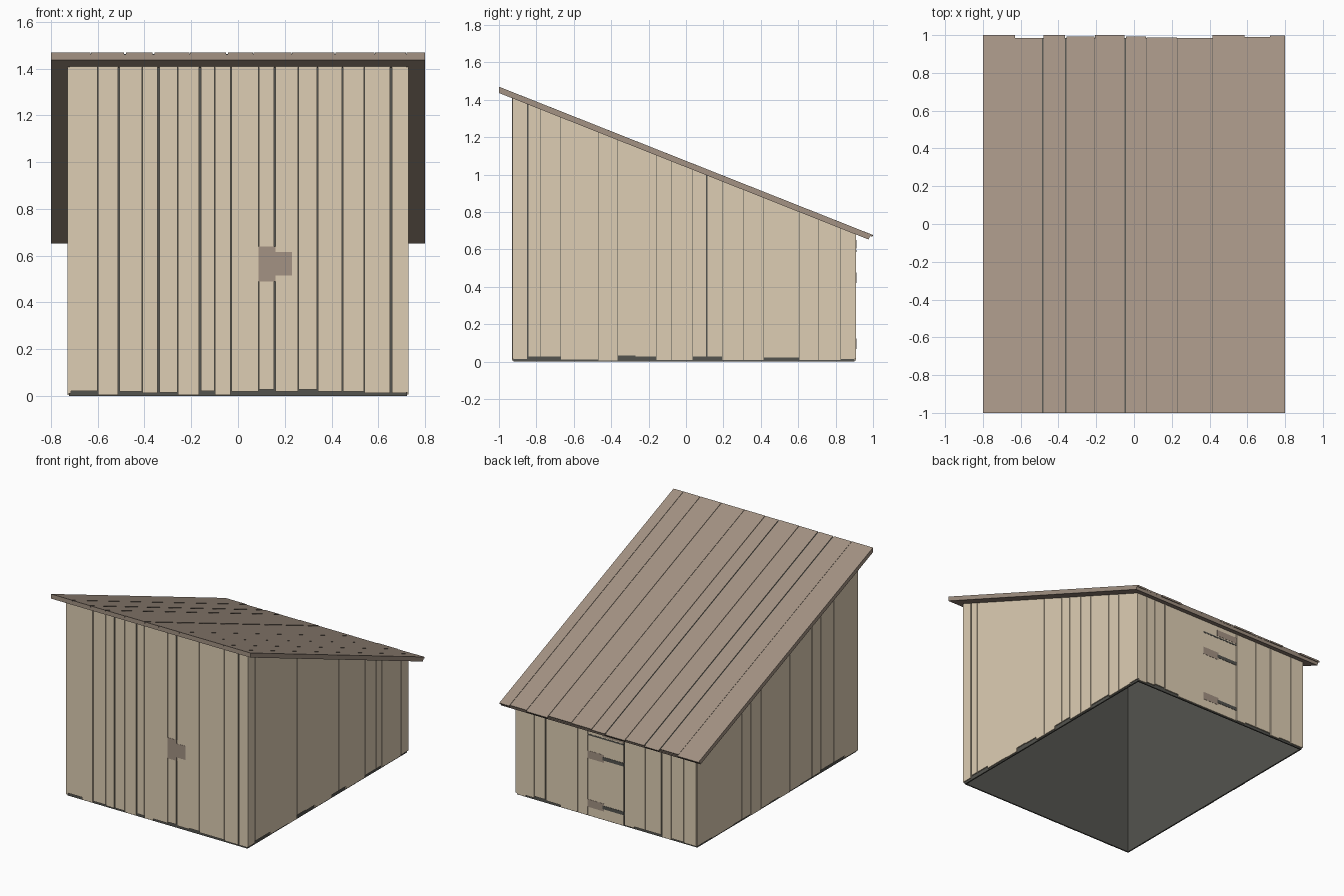
import bpy
import bmesh
import random

random.seed(4)
default_cube = bpy.data.objects.get("Cube")
if default_cube:
    bpy.data.objects.remove(default_cube, do_unlink=True)

SLOPE = 0.3965
NARROW, WIDE = 0.0025, 0.008


def make_material(name, rgb):
    def linear(c):
        c /= 255
        return c / 12.92 if c <= 0.04045 else ((c + 0.055) / 1.055) ** 2.4

    colour = [linear(c) for c in rgb] + [1.0]
    material = bpy.data.materials.new(name)
    material.use_nodes = True
    material.diffuse_color = colour
    material.node_tree.nodes["Principled BSDF"].inputs["Base Color"].default_value = colour
    return material


pale_wood = make_material("pale wood", (222, 206, 180))
brown_wood = make_material("brown wood", (163, 146, 131))
dark_grey = make_material("dark grey", (83, 83, 78))


def roof_top(y):
    return 1.47 - SLOPE * (y + 1)


def roof_under(y):
    return roof_top(y) - 0.034


def add_block(bm, corners):
    """Six-sided block: four lower corners followed by four upper corners."""
    v = [bm.verts.new(c) for c in corners]
    bm.faces.new(v[3::-1])
    bm.faces.new(v[4:])
    for i in range(4):
        j = (i + 1) % 4
        bm.faces.new((v[i], v[j], v[j + 4], v[i + 4]))


def add_board(bm, x0, x1, y0, y1, bottom, top):
    """Upright block; top is a height or a function of y."""
    ring = [(x0, y0), (x1, y0), (x1, y1), (x0, y1)]
    height = top if callable(top) else lambda y: top
    add_block(bm, [(x, y, bottom) for x, y in ring] + [(x, y, height(y)) for x, y in ring])


def finish(name, bm, material):
    bmesh.ops.recalc_face_normals(bm, faces=bm.faces)
    mesh = bpy.data.meshes.new(name)
    bm.to_mesh(mesh)
    bm.free()
    mesh.materials.append(material)
    obj = bpy.data.objects.new(name, mesh)
    bpy.context.collection.objects.link(obj)
    return obj


def half_gap(joint, wide):
    return (WIDE if joint in wide else NARROW) / 2


def plank_wall(name, joints, axis, inner, outer, wide, bottoms=None):
    """Row of upright planks; bottoms are lower-end heights in thousandths."""
    bm = bmesh.new()
    low, high = sorted((inner, outer))
    for i, (start, end) in enumerate(zip(joints, joints[1:])):
        a, b = start + half_gap(start, wide), end - half_gap(end, wide)
        bottom = (bottoms[i] if bottoms else random.choice((5, 10, 15, 20, 27))) / 1000
        span = (a, b, low, high) if axis == "x" else (low, high, a, b)
        add_board(bm, *span, bottom, roof_under)
    return finish(name, bm, pale_wood)


def plate(name, x0, x1, y0, y1, z0, z1, material):
    bm = bmesh.new()
    add_board(bm, x0, x1, y0, y1, z0, z1)
    return finish(name, bm, material)


# Dark lining behind the planks, open underneath
lining = bmesh.new()
for side in (-1, 1):
    add_board(lining, side * 0.712, side * 0.722, -0.912, 0.892, 0, roof_under)
for y in (-0.922, 0.892):
    add_board(lining, -0.722, 0.722, y, y + 0.01, 0, roof_under)
finish("wall_lining", lining, dark_grey)

# Plank walls
front_joints = [-0.72, -0.6, -0.51, -0.41, -0.34, -0.257, -0.163, -0.1, -0.03, 0.088,
                0.157, 0.258, 0.34, 0.447, 0.54, 0.655, 0.72]
front_bottoms = [22, 5, 18, 12, 15, 5, 22, 5, 18, 27, 20, 27, 18, 18, 12, 12]
back_joints = [-0.72, -0.62, -0.52, -0.44, -0.31, -0.22, -0.14, 0.15, 0.23, 0.37,
               0.49, 0.58, 0.65, 0.72]
left_joints = [-0.93, -0.845, -0.78, -0.67, -0.47, -0.365, -0.27, -0.16, -0.075, 0.035,
               0.11, 0.195, 0.31, 0.415, 0.54, 0.605, 0.71, 0.828, 0.91]
left_bottoms = [15, 28, 28, 10, 6, 33, 28, 8, 8, 28, 28, 8, 8, 23, 23, 8, 8, 14]
right_joints = [-0.93, -0.78, -0.65, -0.5, -0.4, -0.27, -0.145, -0.03, 0.08, 0.18,
                0.3, 0.405, 0.5, 0.59, 0.745, 0.91]
plank_wall("front_wall", front_joints, "x", -0.915, -0.93,
           (-0.51, -0.34, -0.163, 0.157, 0.655), front_bottoms)
plank_wall("back_wall", back_joints, "x", 0.895, 0.91, (-0.44, -0.14, 0.49))
plank_wall("left_wall", left_joints, "y", 0.715, 0.73, (-0.845, 0.11), left_bottoms)
plank_wall("right_wall", right_joints, "y", -0.715, -0.73, (-0.65, -0.4, 0.405))

# Sloping roof: continuous deck, planks with uneven rear ends, dark strips in the joints
roof_joints = [-0.8, -0.63, -0.483, -0.362, -0.207, -0.047, 0.065, 0.23, 0.415, 0.585,
               0.72, 0.8]
roof_ends = [1, 0.985, 1, 0.993, 1, 0.993, 0.988, 0.985, 1, 0.99, 0.997]
wide_roof_joints = (-0.483, -0.362, -0.047)


def add_slope(bm, x0, x1, y0, y1, low_drop, top_drop, undercut=0.0):
    """Sloping slab, measured down from the roof surface."""
    ring = [(x0, y0), (x1, y0), (x1, y1), (x0, y1)]
    lower = []
    for x, y in ring:
        y = y - undercut if y == y1 else y
        lower.append((x, y, roof_top(y) - low_drop))
    add_block(bm, lower + [(x, y, roof_top(y) - top_drop) for x, y in ring])


deck = bmesh.new()
add_slope(deck, -0.8, 0.8, -1, 0.984, 0.034, 0.012, 0.008)
finish("roof_deck", deck, brown_wood)

planks = bmesh.new()
for start, end, rear in zip(roof_joints, roof_joints[1:], roof_ends):
    left = start + (half_gap(start, wide_roof_joints) if start > -0.8 else 0)
    right = end - (half_gap(end, wide_roof_joints) if end < 0.8 else 0)
    add_slope(planks, left, right, -1, rear, 0.012, random.uniform(0, 0.002), 0.005)
finish("roof_planks", planks, brown_wood)

strips = bmesh.new()
for x in roof_joints[1:-1]:
    half = half_gap(x, wide_roof_joints)
    add_slope(strips, x - half, x + half, -0.998, 0.982, 0.013, 0.006)
finish("roof_joint_strips", strips, dark_grey)

# Front latch: tall plate and short bolt
plate("latch_plate", 0.088, 0.16, -0.9315, -0.928, 0.49, 0.64, brown_wood)
plate("latch_bolt", 0.16, 0.23, -0.9315, -0.928, 0.515, 0.615, brown_wood)

# Back hatch: hinge plates, dark straps, top slot and header
for label, z in (("lower", 0.067), ("upper", 0.42)):
    plate(label + "_hinge", 0.02, 0.15, 0.908, 0.9115, z, z + 0.055, brown_wood)
    plate(label + "_strap", -0.14, 0.03, 0.908, 0.912, z + 0.015, z + 0.04, dark_grey)
plate("hatch_slot", -0.14, 0.15, 0.908, 0.9115, 0.587, 0.597, dark_grey)
plate("hatch_header", -0.14, 0.03, 0.908, 0.9115, 0.605, 0.65, brown_wood)
